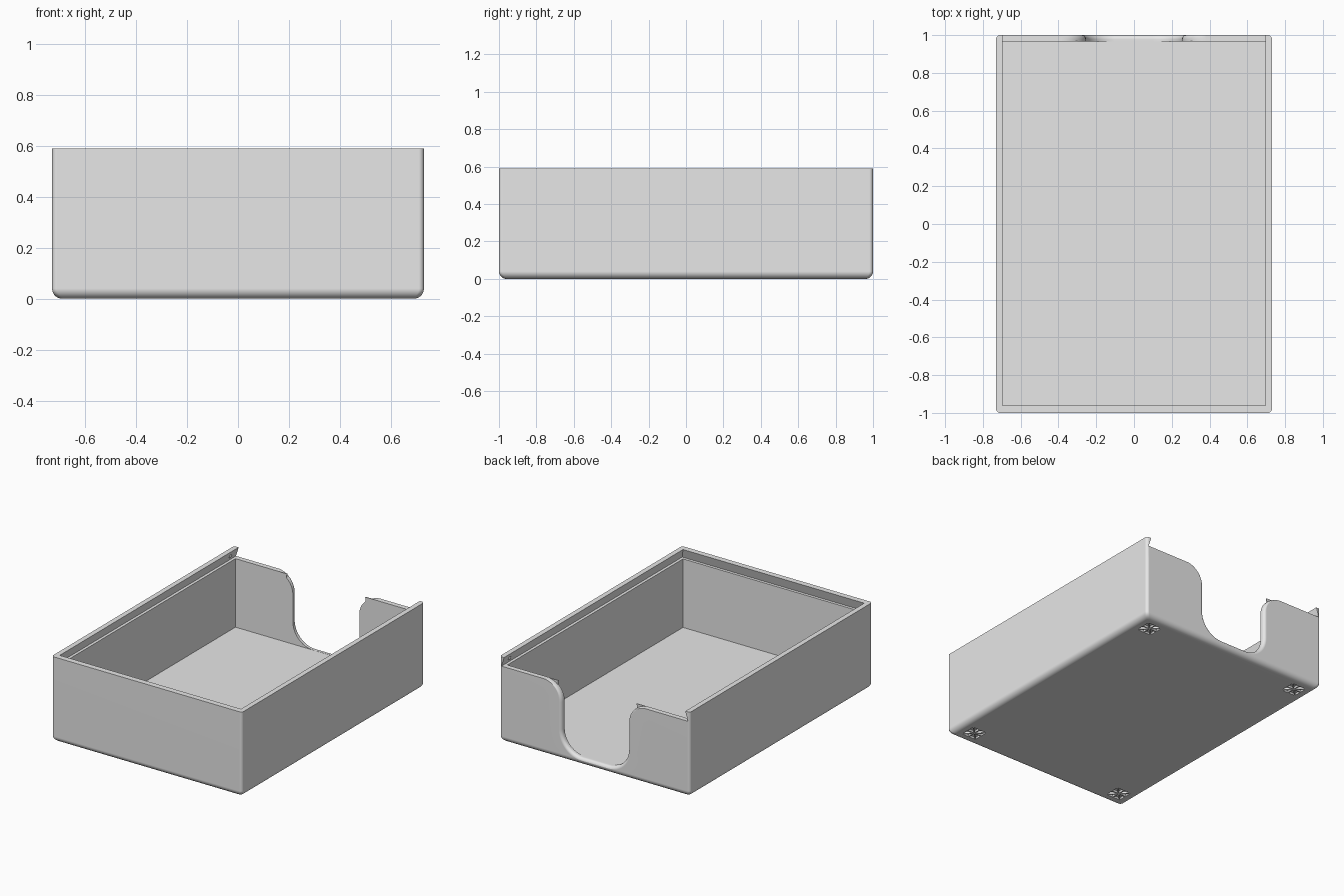
import bpy
import bmesh
from math import sin, cos, pi, radians

cube = bpy.data.objects.get("Cube")
if cube:
    bpy.data.objects.remove(cube, do_unlink=True)

# Box dimensions
HX, HY, HEIGHT = 0.73, 1.0, 0.59
IN_X, IN_FRONT, IN_BACK = 0.695, -0.96, 0.965
FLOOR, LEDGE = 0.05, 0.525

grey = bpy.data.materials.new("light_grey")
grey.use_nodes = True
grey.diffuse_color = (0.8, 0.8, 0.8, 1)
grey.node_tree.nodes["Principled BSDF"].inputs["Base Color"].default_value = (0.8, 0.8, 0.8, 1)


def loft(name, loops):
    """Skin a closed solid through loops with equal point counts."""
    bm = bmesh.new()
    rings = [[bm.verts.new(p) for p in loop] for loop in loops]
    n = len(rings[0])
    for a, b in zip(rings, rings[1:]):
        for i in range(n):
            j = (i + 1) % n
            bm.faces.new((a[i], a[j], b[j], b[i]))
    bm.faces.new(rings[0])
    bm.faces.new(rings[-1])
    bmesh.ops.recalc_face_normals(bm, faces=bm.faces)
    mesh = bpy.data.meshes.new(name)
    bm.to_mesh(mesh)
    bm.free()
    mesh.materials.append(grey)
    ob = bpy.data.objects.new(name, mesh)
    bpy.context.collection.objects.link(ob)
    return ob


def rect(x0, x1, y0, y1, z):
    return [(x0, y0, z), (x1, y0, z), (x1, y1, z), (x0, y1, z)]


def round_rect(hx, hy, r, z, steps=5):
    pts = []
    for k, (sx, sy) in enumerate([(1, 1), (-1, 1), (-1, -1), (1, -1)]):
        for i in range(steps + 1):
            a = (k + i / steps) * pi / 2
            pts.append((sx * (hx - r) + r * cos(a), sy * (hy - r) + r * sin(a), z))
    return pts


def activate(ob):
    bpy.ops.object.select_all(action="DESELECT")
    ob.select_set(True)
    bpy.context.view_layer.objects.active = ob


def cut(ob, cutter):
    cutter.hide_render = True
    mod = ob.modifiers.new("cut", "BOOLEAN")
    mod.operation, mod.solver, mod.object = "DIFFERENCE", "EXACT", cutter
    activate(ob)
    bpy.ops.object.modifier_apply(modifier=mod.name)
    bpy.data.objects.remove(cutter, do_unlink=True)


# Outer shell with rounded bottom edge
R = 0.04
outer = []
for i in range(8):
    a = i / 7 * pi / 2
    inset = R * (1 - sin(a))
    outer.append(round_rect(HX - inset, HY - inset, 0.02, R * (1 - cos(a))))
outer.append(round_rect(HX, HY, 0.02, HEIGHT))
box = loft("box_body", outer)

# Storage cavity
cut(box, loft("cavity_cutter", [rect(-IN_X, IN_X, IN_FRONT, IN_BACK, z) for z in (FLOOR, 0.7)]))

# Dovetail lid slot, open at the back
slot = []
for z, spread in ((LEDGE, 0.02), (HEIGHT + 0.0065, -0.002)):
    slot.append(rect(-IN_X - spread, IN_X + spread, IN_FRONT - spread, 1.1, z))
cut(box, loft("slot_cutter", slot))


# Finger cutout in the back wall, with a rounded outer edge
def cutout_loop(y, grow):
    half = [(0.385, 0.7)]
    for i in range(13):
        t = i / 12
        r, a = 0.13 - grow * t, pi / 2 * (1 + t)
        half.append((0.385 + r * cos(a), LEDGE - 0.13 + r * sin(a)))
    for i in range(13):
        r, a = 0.155 + grow, -pi / 2 * i / 12
        half.append((0.10 + r * cos(a), FLOOR + 0.156 + r * sin(a)))
    return [(x, y, z) for x, z in half] + [(-x, y, z) for x, z in reversed(half)]


FILLET = 0.022
layers = [cutout_loop(0.94, 0)]
for i in range(7):
    a = i / 6 * pi / 2
    layers.append(cutout_loop(HY - FILLET + FILLET * sin(a), FILLET * (1 - cos(a))))
layers.append(cutout_loop(1.05, FILLET))
cut(box, loft("cutout_cutter", layers))

# Shallow square pockets under the corners, with star-shaped ribs
S = 0.055
for sx in (-1, 1):
    for sy in (-1, 1):
        cx, cy = sx * 0.607, sy * 0.878
        cut(box, loft("pocket_cutter", [rect(cx - S, cx + S, cy - S, cy + S, z) for z in (-0.02, 0.014)]))
        for k in range(4):
            half = S if k % 2 == 0 else S * 1.38
            rib = loft("pocket_rib", [rect(-half, half, -0.004, 0.004, z) for z in (0, 0.015)])
            rib.location = (cx, cy, 0)
            rib.rotation_euler.z = k * pi / 4

activate(box)
bpy.ops.object.shade_smooth_by_angle(angle=radians(32))
weighted = box.modifiers.new("even_shading", "WEIGHTED_NORMAL")
weighted.keep_sharp = True

for s, side in ((1, "left"), (-1, "right")):
    # Thin pointed tips beside the cutout on the inner face
    tip = [(0.385, LEDGE), (0.30, LEDGE), (0.305, 0.49), (0.345, 0.49)]
    loft("cutout_tip_" + side, [[(s * x, y, z) for x, z in tip] for y in (IN_BACK, IN_BACK + 0.005)])

    # Lid catch bumps inside the slot
    bpy.ops.mesh.primitive_uv_sphere_add(segments=16, ring_count=8, radius=0.014,
                                         location=(s * 0.708, 0.925, 0.556))
    bump = bpy.context.object
    bump.name = "lid_catch_" + side
    bump.scale.x = 0.6
    bump.data.materials.append(grey)
    bpy.ops.object.shade_smooth()
